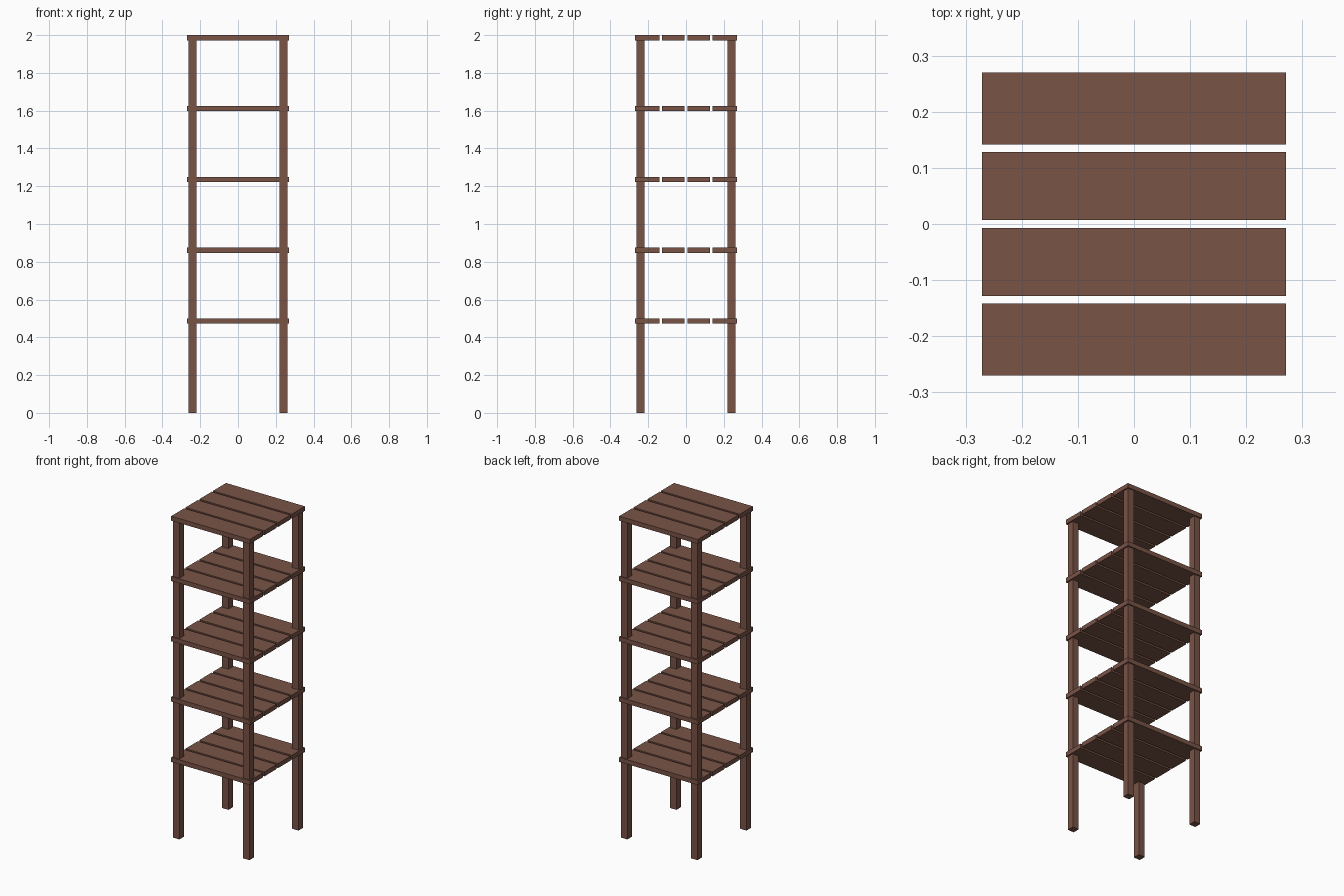
import bpy
import bmesh
from mathutils import Matrix, Vector

if "Cube" in bpy.data.objects:
    bpy.data.objects.remove(bpy.data.objects["Cube"])

# single brown wood colour
wood = bpy.data.materials.new("brown wood")
wood.diffuse_color = (0.191, 0.087, 0.062, 1.0)
wood.use_nodes = True
wood.node_tree.nodes["Principled BSDF"].inputs["Base Color"].default_value = wood.diffuse_color


def box(name, lo, hi):
    """Axis-aligned box between two corners."""
    lo, hi = Vector(lo), Vector(hi)
    bm = bmesh.new()
    mat = Matrix.Translation((lo + hi) / 2) @ Matrix.Diagonal((*(hi - lo), 1.0))
    bmesh.ops.create_cube(bm, size=1.0, matrix=mat)
    mesh = bpy.data.meshes.new(name)
    bm.to_mesh(mesh)
    bm.free()
    mesh.materials.append(wood)
    obj = bpy.data.objects.new(name, mesh)
    bpy.context.collection.objects.link(obj)
    return obj


HALF_W = 0.271      # half width of the shelves
THICK = 0.028       # slat thickness
LEG_C, LEG_H = 0.241, 0.0215   # leg centre offset and half size

# four square legs, ending under the top shelf
for sx, side in ((-1, "left"), (1, "right")):
    for sy, end in ((-1, "front"), (1, "back")):
        x, y = sx * LEG_C, sy * LEG_C
        box(f"{end}_{side}_leg", (x - LEG_H, y - LEG_H, 0),
            (x + LEG_H, y + LEG_H, 2 - THICK))

# five shelves of four slats each, outer slats slightly wider
slats = ((-0.27, -0.1415), (-0.128, -0.007), (0.007, 0.128), (0.1415, 0.27))
for level in range(5):
    top = 0.5 + 0.375 * level
    for i, (y0, y1) in enumerate(slats):
        box(f"shelf_{level + 1}_slat_{i + 1}",
            (-HALF_W, y0, top - THICK), (HALF_W, y1, top))
